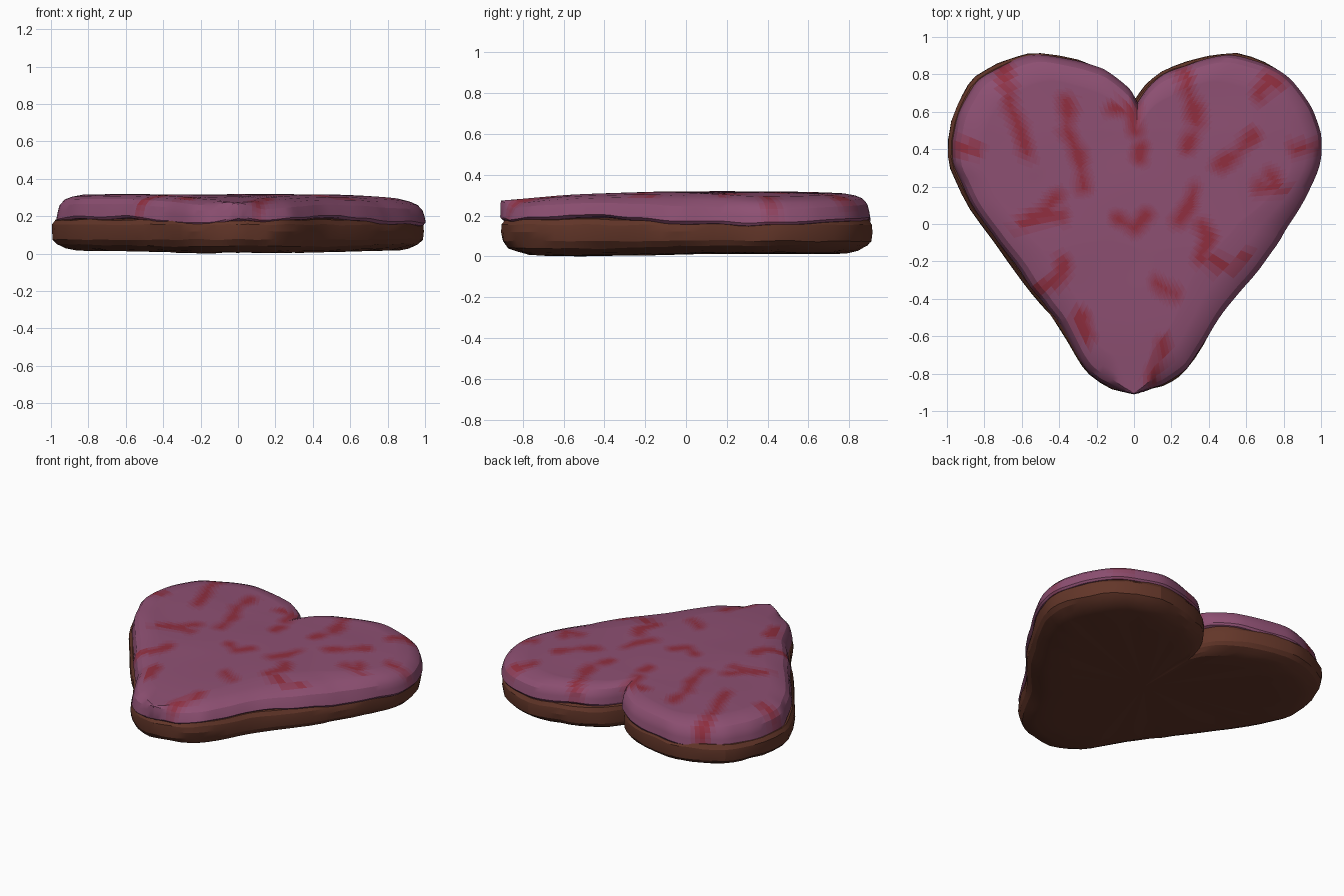
import bpy, bmesh, math
from mathutils import Vector, noise

if "Cube" in bpy.data.objects:
    bpy.data.objects.remove(bpy.data.objects["Cube"])

CENTRE = Vector((0, 0.1))

# Heart outline, from the notch clockwise back to the notch
OUTLINE = [(0, .66), (.06, .745), (.15, .82), (.28, .87), (.4, .90), (.55, .915), (.7, .865),
           (.82, .79), (.92, .66), (.98, .52), (.995, .40), (.97, .28), (.9, .13), (.8, -.04),
           (.7, -.2), (.55, -.38), (.45, -.51), (.37, -.65), (.28, -.78), (.2, -.845), (.1, -.885),
           (0, -.91), (-.12, -.885), (-.24, -.81), (-.31, -.71), (-.4, -.56), (-.5, -.43),
           (-.6, -.31), (-.75, -.1), (-.88, .08), (-.96, .24), (-1, .36), (-.98, .55), (-.92, .69),
           (-.85, .79), (-.73, .86), (-.62, .9), (-.5, .915), (-.3, .88), (-.15, .82), (-.05, .74)]

# Red streaks on the icing, as short polylines x, y, x, y ...
STREAKS = ["-.69 .82 -.66 .62 -.6 .5 -.57 .38", "-.36 .66 -.36 .5 -.3 .38 -.27 .2",
           "-.1 .62 -.02 .6 0 .5", ".03 .4 .03 .35", ".27 .8 .3 .68 .34 .52 .28 .4",
           ".66 .68 .7 .76 .77 .75", "-.92 .4 -.86 .41", ".45 .32 .54 .37 .64 .46",
           ".86 .4 .96 .41", ".68 .2 .78 .19 .73 .25", "-.6 0 -.5 .04 -.38 .05",
           "-.48 .06 -.42 .14", "-.08 .02 0 -.02 .06 .04", ".24 .02 .3 .1 .32 .18",
           ".36 0 .4 -.08 .35 -.18 .5 -.22 .56 -.17", ".12 -.31 .22 -.38",
           "-.5 -.34 -.4 -.3 -.37 -.2", "-.28 -.5 -.25 -.6", ".1 -.82 .16 -.66"]


def smooth_outline(points, steps):
    """Curve through the points, keeping the notch sharp."""
    p = [Vector(q) for q in points]
    p = [p[0]] + p + [p[0], p[0]]
    out = []
    for a, b, c, d in zip(p, p[1:], p[2:], p[3:]):
        for i in range(steps):
            t = i / steps
            out.append(0.5 * (2 * b + (c - a) * t + (2 * a - 5 * b + 4 * c - d) * t * t
                              + (3 * b - a - 3 * c + d) * t ** 3))
    return out


def inset(p, d):
    return p + (CENTRE - p).normalized() * d


def material(name, rgb):
    m = bpy.data.materials.new(name)
    m.diffuse_color = (*rgb, 1)
    m.use_nodes = True
    m.node_tree.nodes["Principled BSDF"].inputs["Base Color"].default_value = m.diffuse_color
    return m


def loft(name, rings, mats, cap, angle, pick=None):
    """Skin stacked rings; close the bottom (cap 0) or top (cap -1) with a fan."""
    bm = bmesh.new()
    vs = [[bm.verts.new(c) for c in r] for r in rings]
    n = len(rings[0])
    for lo, hi in zip(vs, vs[1:]):
        for i in range(n):
            j = (i + 1) % n
            bm.faces.new((lo[j], lo[i], hi[i], hi[j]))
    ring = vs[cap] if cap else vs[0][::-1]
    mid = bm.verts.new((*CENTRE, sum(v.co.z for v in ring) / n))
    for i in range(n):
        bm.faces.new((ring[(i + 1) % n], ring[i], mid))
    if pick:
        for f in bm.faces:
            f.material_index = pick(f.calc_center_median())
    me = bpy.data.meshes.new(name)
    bm.to_mesh(me)
    bm.free()
    for m in mats:
        me.materials.append(m)
    ob = bpy.data.objects.new(name, me)
    bpy.context.collection.objects.link(ob)
    bpy.context.view_layer.objects.active = ob
    bpy.ops.object.select_all(action='DESELECT')
    ob.select_set(True)
    bpy.ops.object.shade_smooth_by_angle(angle=math.radians(angle))
    return ob


# Biscuit base with rounded, lumpy, faceted sides (open under the icing)
rings = []
for d, z in [(.3, .004), (.14, .006), (.08, .018), (.03, .04), (.006, .075), (0, .12),
             (.003, .155), (.02, .18), (.08, .195)]:
    ring = []
    for p in smooth_outline(OUTLINE, 2):
        wob = noise.noise(Vector((p.x * 7, p.y * 7, z * 25)))
        q = inset(p, d + (.014 * abs(wob) if d < .1 else 0))
        lift = .012 * max(0, min(1, (p.y + .5) / .7)) * (z < .05)
        ring.append((q.x, q.y, max(0, z + lift + .008 * wob)))
    rings.append(ring)
loft("biscuit_base", rings, [material("biscuit", (.125, .037, .022))], 0, 16)


# Icing layer with a drooping wavy rim and a gently domed top
def top_height(p):
    right = max(0, p.x - .4) / .6
    front = max(0, -p.y - .1) / .8
    back = max(0, p.y - .5) / .4
    return (.316 - .04 * right ** 2 - .042 * front ** 1.5 - .01 * back
            + .006 * noise.noise(Vector((p.x * 2.5, p.y * 2.5, 3))))


def tip(p):
    """1 at the front point of the heart, 0 elsewhere."""
    return max(0, 1 - abs(p.x) / .13) if p.y < -.6 else 0


heart = smooth_outline(OUTLINE, 4)
rim = [p + Vector((.019 * min(1, max(0, p.y + .9)), 0)) for p in heart]
rim = [inset(p, (.012 + .02 * abs(noise.noise(Vector((p.x * 4, p.y * 4, 7))))) * (1 - tip(p)))
       for p in rim]
rings = []
for d, h in [(.08, -.2), (.006, -.05), (-.004, .06), (.004, .35), (.014, .6), (.042, .82),
             (.085, .93), (.15, 1)]:
    ring = []
    for p in rim:
        # The skirt slopes more along the front right edge and less at the tip
        slope = 1 + .6 * max(0, min(1, p.x * 4)) * max(0, min(1, (.3 - p.y) * 3))
        q = inset(p, d * slope * (1 - .8 * tip(p)))
        a = math.atan2(p.y, p.x)
        low = (.178 - .018 * math.cos(3 * (a - .25)) + .025 * tip(p)
               + .01 * noise.noise(Vector((p.x * 5, p.y * 5, 2))))
        ring.append((q.x, q.y, low + (top_height(q) - low) * min(1, h + .4 * tip(p) * (h > .3))))
    rings.append(ring)
edge = [Vector(c[:2]) for c in rings[-1]]
for k in range(1, 50):
    ring = [CENTRE + (p - CENTRE) * (1 - k / 50) for p in edge]
    rings.append([(p.x, p.y, top_height(p)) for p in ring])

# Segments of the red streaks
segments = []
for s in STREAKS:
    v = [float(t) for t in s.split()]
    pts = [Vector(v[i:i + 2]) for i in range(0, len(v), 2)]
    segments += list(zip(pts, pts[1:]))

LEVELS = 8


def tint(c):
    """Shade index: plain icing away from streaks, red at their middle."""
    p = c.xy
    best = 9
    for a, b in segments:
        t = max(0, min(1, (p - a).dot(b - a) / (b - a).length_squared))
        best = min(best, (p - a - (b - a) * t).length)
    best += .03 * noise.noise(Vector((p.x * 9, p.y * 9, 1)))
    return round((LEVELS - 1) * max(0, min(1, (.075 - best) / .07)) ** 1.2)


pink, red = Vector((.27, .08, .17)), Vector((.28, .028, .05))
shades = [material(f"icing_{i}", pink.lerp(red, i / (LEVELS - 1))) for i in range(LEVELS)]
loft("icing", rings, shades, -1, 25, tint)
